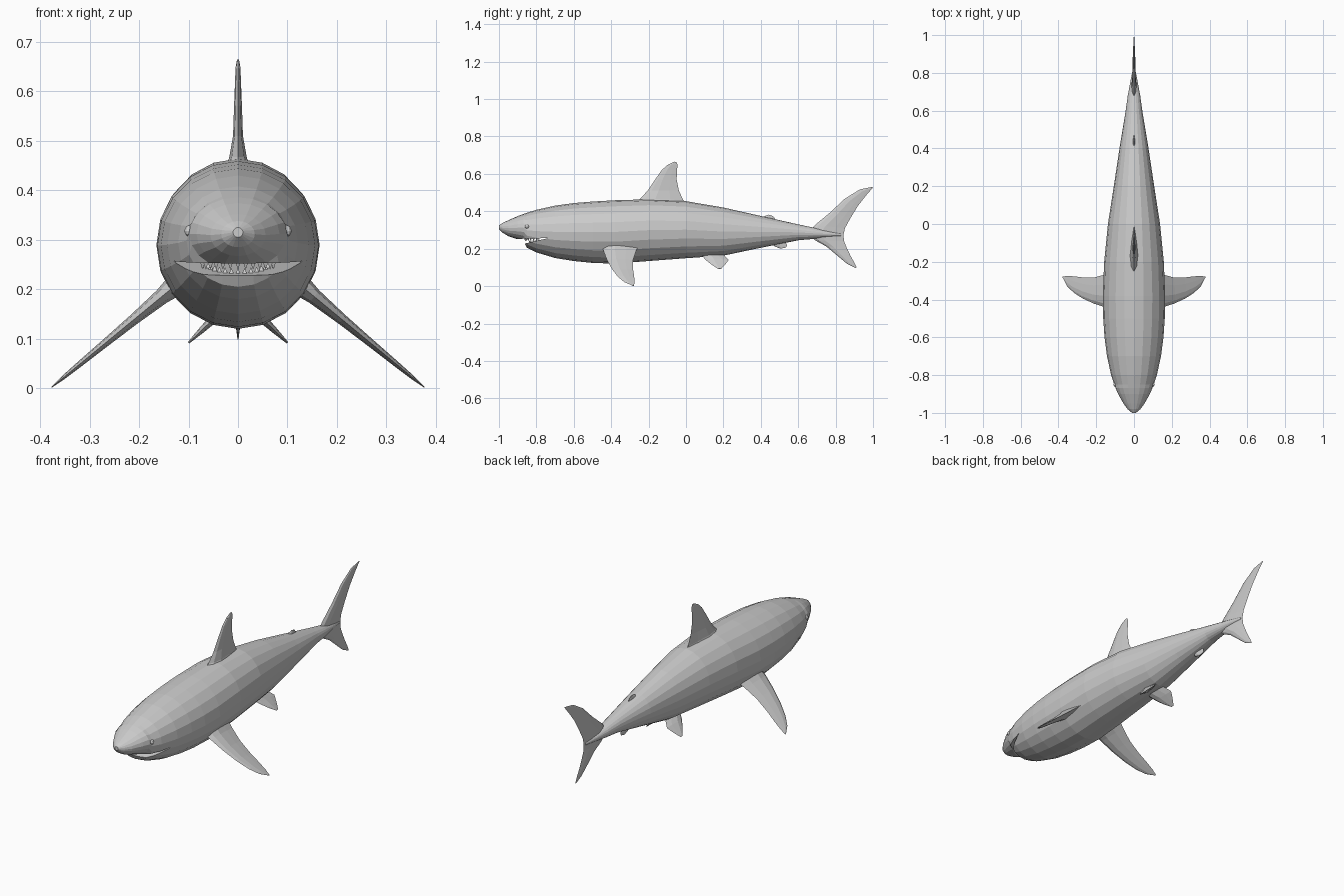
import bpy, bmesh, math
from mathutils import Vector

if "Cube" in bpy.data.objects:
    bpy.data.objects.remove(bpy.data.objects["Cube"])


def make(name, verts, faces):
    me = bpy.data.meshes.new(name)
    me.from_pydata(verts, [], faces)
    bm = bmesh.new()
    bm.from_mesh(me)
    bmesh.ops.recalc_face_normals(bm, faces=bm.faces)
    bm.to_mesh(me)
    bm.free()
    ob = bpy.data.objects.new(name, me)
    bpy.context.scene.collection.objects.link(ob)
    return ob


def loft(name, rings):
    n = len(rings[0])
    verts = [p for r in rings for p in r]
    faces = [(i * n + j, i * n + (j + 1) % n, (i + 1) * n + (j + 1) % n, (i + 1) * n + j)
             for i in range(len(rings) - 1) for j in range(n)]
    faces += [tuple(range(n)), tuple(range(len(verts) - n, len(verts)))]
    return make(name, verts, faces)


def mirror_x(ob):
    ob.modifiers.new("mirror", 'MIRROR').use_axis[0] = True


# Fin: lens-shaped chords from (leading point, trailing point, half thickness)
FOIL = [(0, 0), (.12, .7), (.35, 1), (.7, .55), (1, 0), (.7, -.55), (.35, -1), (.12, -.7)]


def fin(name, sections, normal=(1, 0, 0)):
    n = Vector(normal).normalized()
    return loft(name, [[Vector(a).lerp(Vector(b), u) + n * t * k for u, k in FOIL]
                       for a, b, t in sections])


# Body: y, top, bottom, half width
BODY = [(-1, .325, .305, .01), (-.98, .338, .285, .034), (-.95, .352, .267, .056),
        (-.9, .374, .25, .084), (-.868, .386, .238, .098), (-.85, .392, .205, .104),
        (-.8, .408, .18, .121), (-.7, .43, .15, .143), (-.6, .444, .134, .156),
        (-.5, .452, .124, .163), (-.38, .459, .12, .165), (-.2, .464, .134, .158),
        (0, .454, .149, .138), (.2, .42, .163, .107), (.4, .375, .205, .077),
        (.6, .33, .245, .044), (.68, .313, .252, .033), (.76, .295, .262, .018),
        (.83, .28, .268, .004)]
SEG = 20
rings = []
for y, top, bot, w in BODY:
    c, h = (top + bot) / 2, (top - bot) / 2
    rings.append([Vector((w * math.sin(2 * math.pi * j / SEG), y,
                          c + h * math.cos(2 * math.pi * j / SEG))) for j in range(SEG)])
body = loft("body", rings)

# Open mouth: wedge cut across the head
wedge = [(-.95, .251), (-.735, .257), (-.845, .231), (-.95, .212)]
cutter = loft("mouth_cutter", [[Vector((x, y, z)) for y, z in wedge] for x in (-.3, .3)])
cutter.hide_render = True
cut = body.modifiers.new("mouth", 'BOOLEAN')
cut.operation, cut.object, cut.solver = 'DIFFERENCE', cutter, 'EXACT'
bpy.context.view_layer.objects.active = body
bpy.ops.object.modifier_apply(modifier="mouth")
bpy.data.objects.remove(cutter)

# Teeth: small pyramids along both jaws
verts, faces = [], []


def tooth(x, y, z, length):
    b, r = len(verts), .005
    verts.extend([(x - r, y - r, z), (x + r, y - r, z), (x + r, y + r, z), (x - r, y + r, z),
                  (x, y, z + length)])
    faces.extend([(b, b + 1, b + 4), (b + 1, b + 2, b + 4), (b + 2, b + 3, b + 4),
                  (b + 3, b, b + 4), (b, b + 1, b + 2, b + 3)])


for i in range(13):
    a = math.radians(-72 + 12 * i)
    tooth(.075 * math.sin(a), -.77 - .09 * math.cos(a), .254, -.014)
    y = -.765 - .072 * math.cos(a)
    tooth(.064 * math.sin(a), y, .229 + (y + .845) * .24, .012)
make("teeth", verts, faces)

# Eyes
bm = bmesh.new()
bmesh.ops.create_uvsphere(bm, u_segments=10, v_segments=6, radius=.012)
bmesh.ops.translate(bm, verts=bm.verts, vec=(.097, -.85, .318))
me = bpy.data.meshes.new("eyes")
bm.to_mesh(me)
bm.free()
eyes = bpy.data.objects.new("eyes", me)
bpy.context.scene.collection.objects.link(eyes)
mirror_x(eyes)

# Upright fins: z of the leading edge, leading y, z of the trailing edge, trailing y, thickness


def upright(name, rows):
    return fin(name, [((0, ly, lz), (0, ty, tz), t) for ly, lz, ty, tz, t in rows])


upright("dorsal_fin", [(-.28, .44, .01, .43, .032), (-.245, .468, -.015, .46, .018),
                       (-.205, .51, -.038, .51, .01), (-.165, .57, -.05, .57, .008),
                       (-.13, .62, -.048, .62, .006), (-.1, .647, -.045, .65, .005),
                       (-.065, .665, -.052, .664, .002)])
upright("second_dorsal_fin", [(.39, .35, .47, .34, .01), (.415, .372, .475, .362, .006),
                              (.44, .382, .465, .375, .003)])
upright("anal_fin", [(.45, .235, .53, .245, .01), (.475, .212, .54, .218, .006),
                     (.505, .2, .535, .206, .003)])
upright("tail_fin", [(.995, .53, 1, .527, .001), (.93, .517, .965, .487, .004),
                     (.85, .468, .92, .43, .007), (.77, .393, .88, .365, .009),
                     (.69, .327, .85, .31, .012), (.65, .28, .842, .275, .014),
                     (.69, .245, .845, .24, .012), (.75, .212, .857, .21, .009),
                     (.805, .166, .878, .165, .007), (.86, .12, .9, .125, .004),
                     (.905, .098, .912, .1, .001)])

# Paired fins: position along the span, leading y, trailing y, thickness


def paired(name, root, tip, rows):
    root, tip = Vector(root), Vector(tip)
    d = tip - root
    secs = []
    for t, ly, ty, th in rows:
        p = root + d * t
        secs.append(((p.x, ly, p.z), (p.x, ty, p.z), th))
    mirror_x(fin(name, secs, (-d.z, 0, d.x)))


paired("pectoral_fins", (.14, 0, .197), (.377, 0, .002),
       [(-.12, -.45, -.25, .026), (.06, -.44, -.268, .016), (.3, -.422, -.283, .011),
        (.55, -.395, -.283, .008), (.75, -.365, -.277, .006), (.9, -.33, -.275, .004),
        (1, -.285, -.278, .001)])
paired("pelvic_fins", (.05, 0, .14), (.1, 0, .092),
       [(-.6, .08, .2, .014), (0, .105, .228, .009), (.5, .135, .21, .006),
        (1, .172, .188, .002)])
